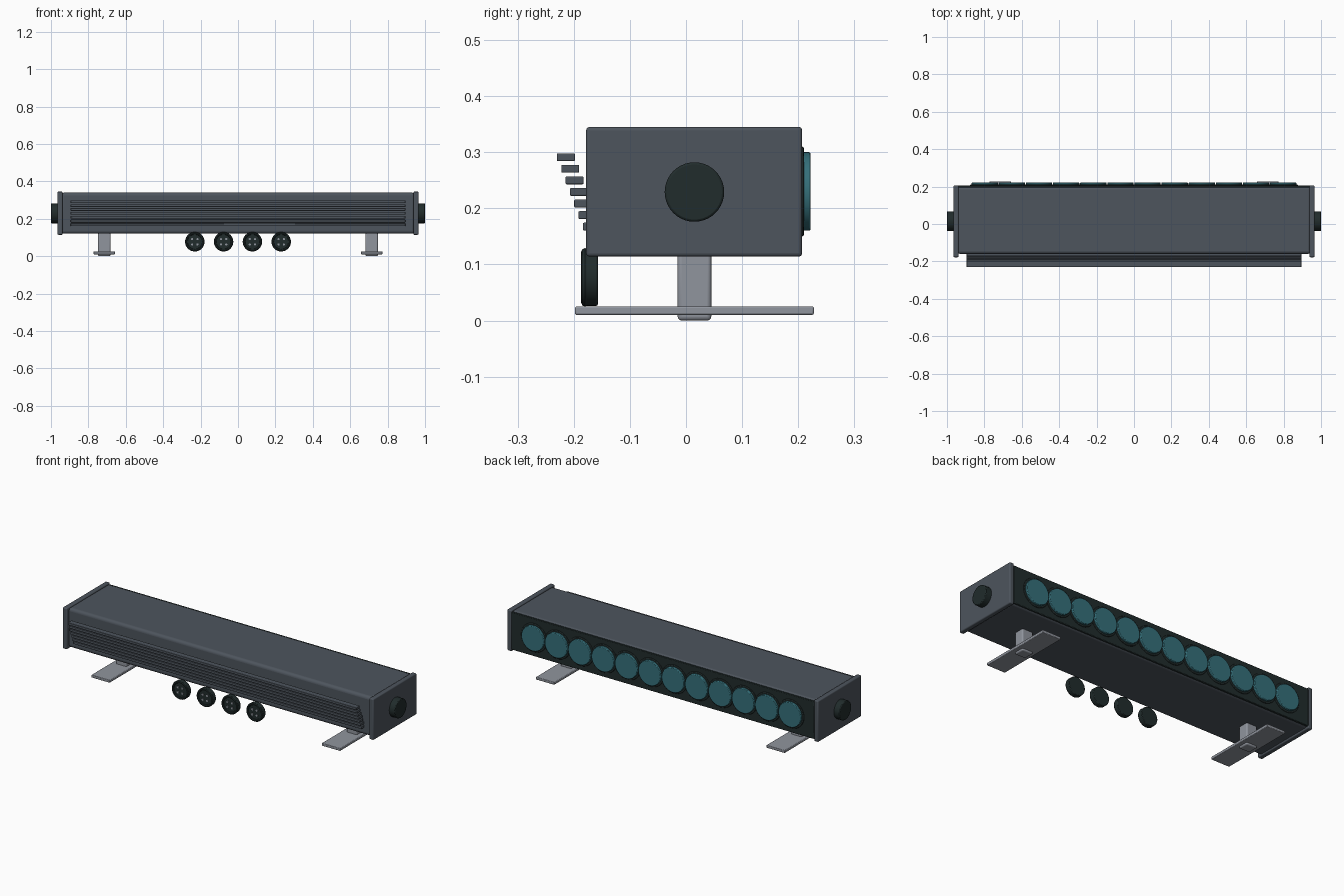
import bpy, math
from mathutils import Vector

if "Cube" in bpy.data.objects:
    bpy.data.objects.remove(bpy.data.objects["Cube"])


def material(name, rgb):
    m = bpy.data.materials.new(name)
    m.diffuse_color = (*rgb, 1)
    m.use_nodes = True
    m.node_tree.nodes["Principled BSDF"].inputs["Base Color"].default_value = m.diffuse_color
    return m


HOUSING = material("slate grey", (0.075, 0.09, 0.11))
BLACK = material("soft black", (0.015, 0.025, 0.025))
TEAL = material("teal glass", (0.035, 0.16, 0.195))
METAL = material("light metal", (0.28, 0.30, 0.34))


def finish(o, name, mat, bevel, segs=3):
    o.name = name
    o.data.materials.append(mat)
    if bevel:
        b = o.modifiers.new("bevel", "BEVEL")
        b.width, b.segments, b.limit_method = bevel, segs, "ANGLE"
    bpy.ops.object.shade_smooth_by_angle(angle=math.radians(35))
    return o


def box(name, lo, hi, mat, bevel=0.004, segs=2):
    lo, hi = Vector(lo), Vector(hi)
    bpy.ops.mesh.primitive_cube_add(size=1, location=(lo + hi) / 2)
    o = bpy.context.object
    o.scale = hi - lo
    bpy.ops.object.transform_apply(location=False, rotation=False, scale=True)
    return finish(o, name, mat, bevel, segs)


def disc(name, a, b, r, mat, bevel=0.003, verts=40):
    # cylinder between two points
    a, b = Vector(a), Vector(b)
    d = b - a
    bpy.ops.mesh.primitive_cylinder_add(vertices=verts, radius=r, depth=d.length, location=(a + b) / 2,
                                        rotation=d.to_track_quat("Z", "Y").to_euler())
    return finish(bpy.context.object, name, mat, bevel, 2)


def torus(name, loc, major, minor, mat):
    bpy.ops.mesh.primitive_torus_add(location=loc, rotation=(math.pi / 2, 0, 0), major_radius=major,
                                     minor_radius=minor, major_segments=40, minor_segments=8)
    return finish(bpy.context.object, name, mat, 0)


# housing and dark lens panel
box("housing", (-0.945, -0.16, 0.12), (0.945, 0.2, 0.34), HOUSING, 0.016, 4)
box("lens_panel", (-0.94, 0.19, 0.125), (0.94, 0.206, 0.335), BLACK, 0.003)

# end caps, knobs and feet on both sides
for s, side in ((-1, "left"), (1, "right")):
    x0, x1 = sorted((s * 0.938, s * 0.965))
    box(f"end_cap_{side}", (x0, -0.178, 0.114), (x1, 0.207, 0.345), HOUSING, 0.006, 3)
    disc(f"knob_{side}", (s * 0.96, 0.015, 0.229), (s, 0.015, 0.229), 0.053, BLACK, 0.004)
    x = s * 0.715
    box(f"foot_stem_{side}", (x - 0.033, -0.015, 0.0), (x + 0.033, 0.045, 0.125), METAL, 0.007, 3)
    box(f"foot_plate_{side}", (x - 0.057, -0.198, 0.01), (x + 0.057, 0.228, 0.025), METAL, 0.003)

# staggered cooling fins
for i in range(7):
    y, z = -0.23 + i * 0.0077, 0.291 - i * 0.0206
    box(f"cooling_fin_{i + 1}", (-0.895, y, z - 0.007), (0.895, y + 0.032, z + 0.007), HOUSING, 0.002)

# row of lenses with dark bezels
for i in range(12):
    x = (i - 5.5) * 0.145
    disc(f"lens_bezel_{i + 1}", (x, 0.2, 0.23), (x, 0.21, 0.23), 0.08, BLACK)
    disc(f"lens_{i + 1}", (x, 0.205, 0.23), (x, 0.222, 0.23), 0.07, TEAL, 0.003)

# round cable sockets with pins
for i in range(4):
    x, z = (i - 1.5) * 0.154, 0.077
    disc(f"socket_{i + 1}", (x, -0.157, z), (x, -0.181, z), 0.051, BLACK)
    torus(f"socket_rim_{i + 1}", (x, -0.18, z), 0.045, 0.007, BLACK)
    for k in range(4):
        a = math.pi / 4 + k * math.pi / 2
        px, pz = x + 0.02 * math.cos(a), z + 0.02 * math.sin(a)
        disc(f"socket_pin_{i + 1}_{k + 1}", (px, -0.178, pz), (px, -0.185, pz), 0.006, METAL, 0, 12)
